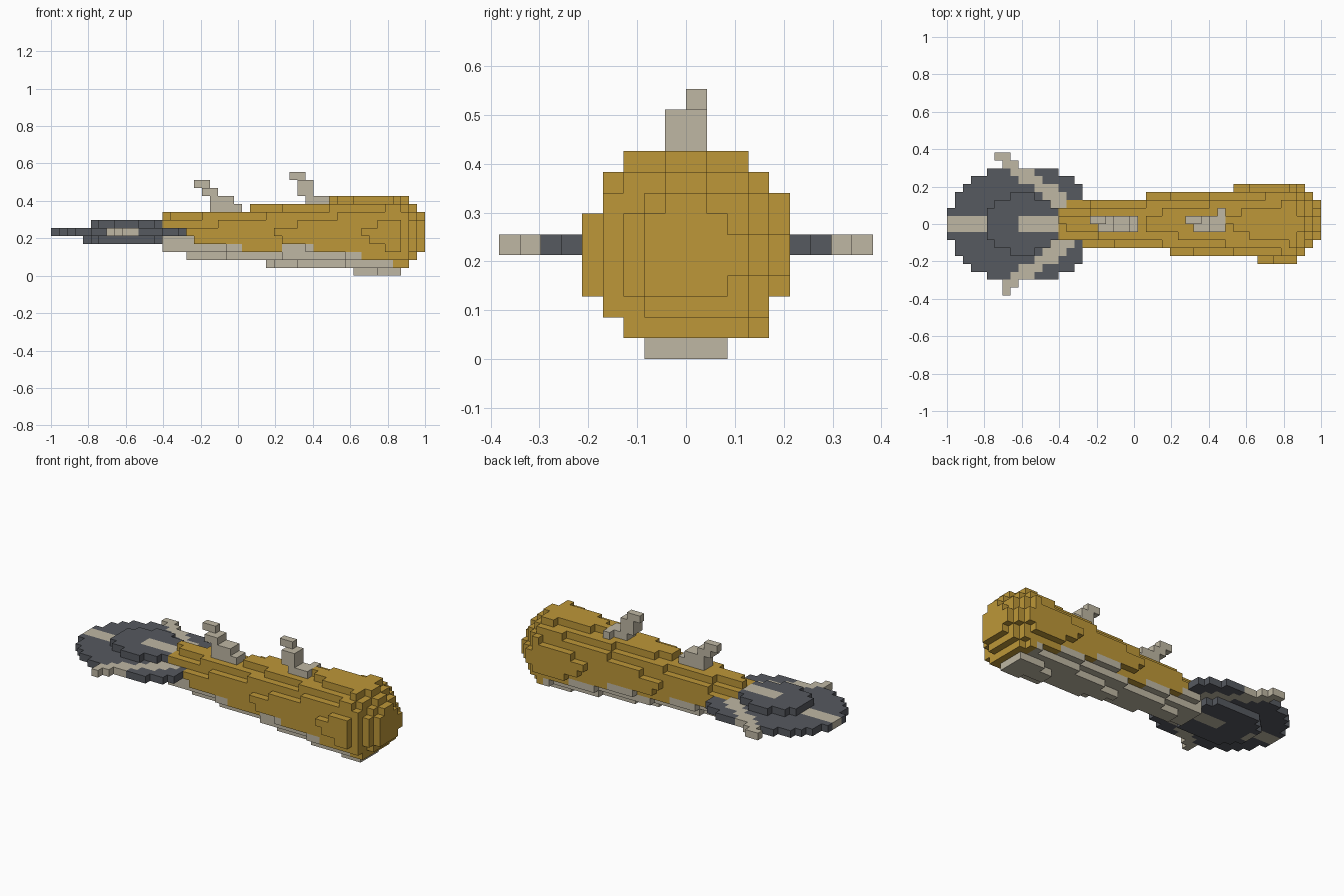
import bpy
import bmesh
from math import hypot
from mathutils import Vector

cube = bpy.data.objects.get("Cube")
if cube:
    bpy.data.objects.remove(cube, do_unlink=True)

V = 2 / 47          # edge of one block
SIDES = [Vector(s) for s in ((1, 0, 0), (-1, 0, 0), (0, 1, 0), (0, -1, 0), (0, 0, 1), (0, 0, -1))]


def material(name, rgb):
    m = bpy.data.materials.new(name)
    m.use_nodes = True
    m.diffuse_color = (*rgb, 1)
    m.node_tree.nodes["Principled BSDF"].inputs["Base Color"].default_value = (*rgb, 1)
    return m


GOLD, BEIGE, DARK = 0, 1, 2
MATERIALS = [material("golden yellow", (0.51, 0.31, 0.04)),
             material("pale beige", (0.52, 0.475, 0.37)),
             material("slate grey", (0.093, 0.1, 0.115))]


# Tapered round body with a domed end and a pale belly
def body_radius(i):
    dome = {44: 4.45, 45: 3.5, 46: 2.5}
    return dome.get(i, 3.39 + (i - 25) / 11)


def belly(i, k):
    ends = (47, 43, 39, 24, 18)
    return k < len(ends) and (i < ends[k] or (k == 3 and 29 <= i <= 32))


body = {}
for i in range(14, 47):
    for j in range(-6, 6):
        for k in range(11):
            if hypot(j + 0.364, (k - 4.63) * 0.975) <= body_radius(i):
                body[i, j, k] = BEIGE if belly(i, k) else GOLD

# Flat oval tail, thicker in the middle, with a pale spine and two slanted ribs
tail = {}
for k, size in ((4, 0.59), (5, 1), (6, 0.5)):
    for i in range(19):
        for j in range(-8, 8):
            x, y = -1 + (i + 0.5) * V, (j + 0.5) * V
            if hypot((x + 0.6) / 0.39, y / 0.315) > size or (i, j, k) in body:
                continue
            rib = k == 5 and abs(x + 0.6 - (0.277 - abs(y)) * 1.35) < 0.065
            spine = j in (-1, 0) and (i < 5 or i > 8)
            tail[i, j, k] = BEIGE if rib or spine else DARK

# Hooked tips where the ribs leave the tail
tips = {(i, j, 5): BEIGE for i, j in ((7, 7), (8, 7), (6, 8), (7, 8), (7, -8), (8, -8), (7, -9))}


# Curled hooks on the back: (height, first block, last block) per layer
def hook(layers):
    top = layers[-1][0]
    return {(i, j, k): BEIGE for k, a, b in layers for i in range(a, b + 1)
            for j in ((0,) if k == top else (-1, 0))}


rear_hook = hook([(8, 20, 23), (9, 20, 22), (10, 19, 20), (11, 18, 19)])
front_hook = hook([(9, 32, 34), (10, 31, 32), (11, 31, 32), (12, 30, 31)])
front_hook[34, 1, 9] = BEIGE

PARTS = {"body": body, "tail": tail, "tail_tips": tips,
         "rear_hook": rear_hook, "front_hook": front_hook}
FILLED = set().union(*PARTS.values())


# Only the outer faces of the blocks become mesh
def build(name, cells):
    bm = bmesh.new()
    for cell, colour in cells.items():
        centre = Vector(cell) + Vector((0.5, 0.5, 0.5))
        for n in SIDES:
            if tuple(int(a + b) for a, b in zip(cell, n)) in FILLED:
                continue
            u = Vector((n.y, n.z, n.x))
            w = n.cross(u)
            corners = [centre + (n + u * a + w * b) / 2
                       for a, b in ((-1, -1), (1, -1), (1, 1), (-1, 1))]
            face = bm.faces.new([bm.verts.new((p.x * V - 1, p.y * V, p.z * V)) for p in corners])
            face.material_index = colour
    bmesh.ops.remove_doubles(bm, verts=bm.verts, dist=V / 100)
    mesh = bpy.data.meshes.new(name)
    bm.to_mesh(mesh)
    bm.free()
    for m in MATERIALS:
        mesh.materials.append(m)
    bpy.context.collection.objects.link(bpy.data.objects.new(name, mesh))


for part_name, part_cells in PARTS.items():
    build(part_name, part_cells)
